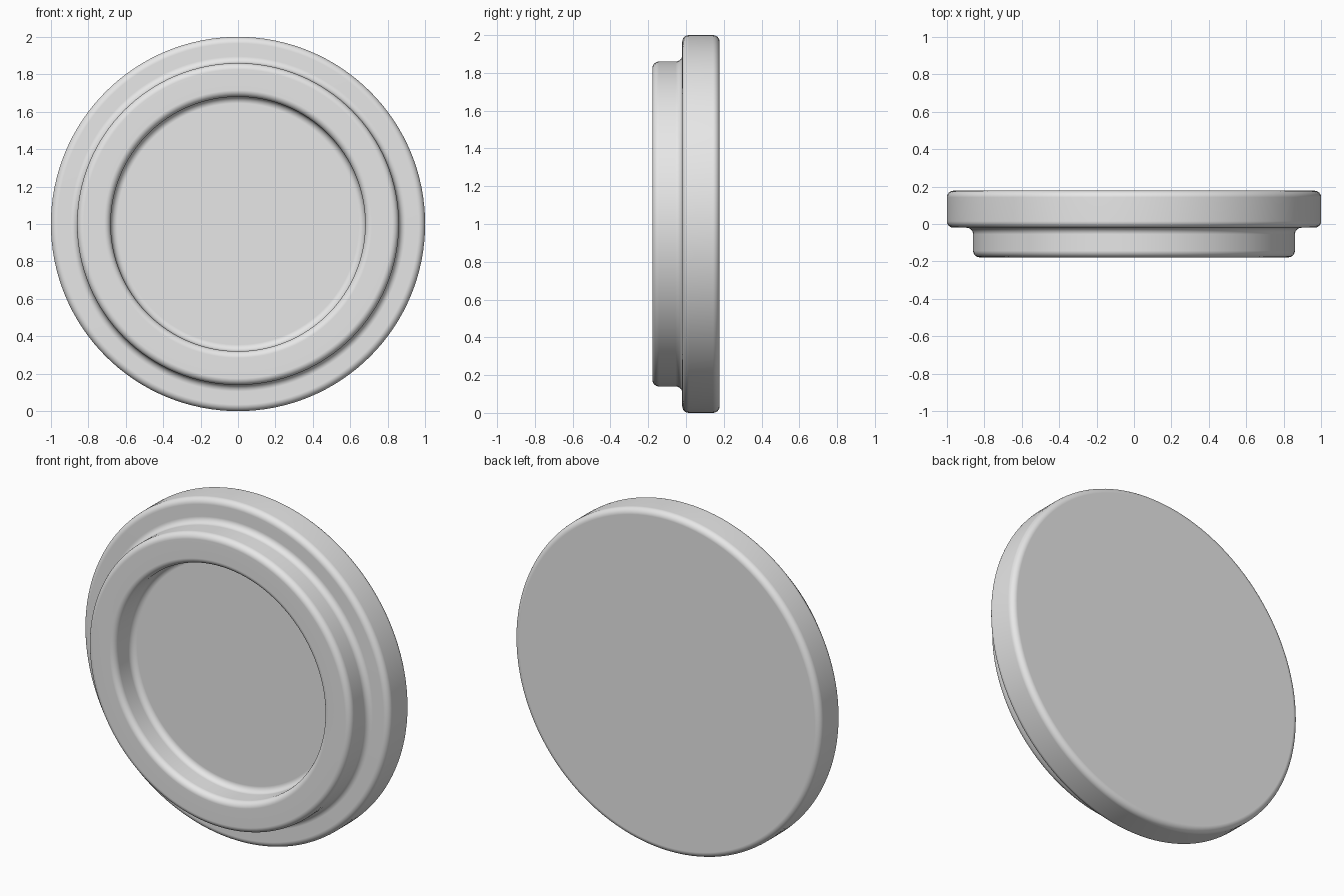
import bpy
import bmesh
from math import sin, cos, pi
from mathutils import Vector

SEGMENTS = 128
ARC_STEPS = 6

cube = bpy.data.objects.get("Cube")
if cube:
    bpy.data.objects.remove(cube, do_unlink=True)


def rounded_profile(corners, radius):
    """Replace each inner right-angle corner with a tangent arc."""
    points = []
    for before, corner, after in zip(corners, corners[1:], corners[2:]):
        a = (before - corner).normalized()
        b = (after - corner).normalized()
        centre = corner + (a + b) * radius
        for i in range(ARC_STEPS + 1):
            t = i / ARC_STEPS * pi / 2
            points.append(centre - b * radius * cos(t) - a * radius * sin(t))
    return points


def lathe(name, profile, height, material):
    """Turn a (radius, depth) profile around the y axis and cap both ends."""
    bm = bmesh.new()
    rings = []
    for r, y in profile:
        angles = [2 * pi * i / SEGMENTS for i in range(SEGMENTS)]
        rings.append([bm.verts.new((r * cos(t), y, height + r * sin(t))) for t in angles])
    for lower, upper in zip(rings, rings[1:]):
        for i in range(SEGMENTS):
            j = (i + 1) % SEGMENTS
            bm.faces.new((lower[i], lower[j], upper[j], upper[i]))
    bm.faces.new(rings[0])
    bm.faces.new(rings[-1])
    bmesh.ops.recalc_face_normals(bm, faces=bm.faces)
    mesh = bpy.data.meshes.new(name)
    bm.to_mesh(mesh)
    bm.free()
    mesh.materials.append(material)
    obj = bpy.data.objects.new(name, mesh)
    bpy.context.collection.objects.link(obj)
    return obj


# Plain grey
grey = bpy.data.materials.new("light_grey")
grey.use_nodes = True
colour = (0.8, 0.8, 0.8, 1)
grey.diffuse_color = colour
grey.node_tree.nodes["Principled BSDF"].inputs["Base Color"].default_value = colour

# Section from recess floor, over the raised rim and flange, to the back
floor, rim, back = -0.02, -0.178, 0.178
section = [Vector(p) for p in (
    (0, floor), (0.68, floor), (0.68, rim), (0.86, rim),
    (0.86, floor), (1, floor), (1, back), (0, back))]
disc = lathe("stepped_disc", rounded_profile(section, 0.035), 1, grey)

# Smooth rounded edges with flat faces kept flat
bpy.ops.object.select_all(action="DESELECT")
disc.select_set(True)
bpy.context.view_layer.objects.active = disc
bpy.ops.object.shade_smooth_by_angle()
weighted = disc.modifiers.new("weighted_normals", "WEIGHTED_NORMAL")
weighted.keep_sharp = True
